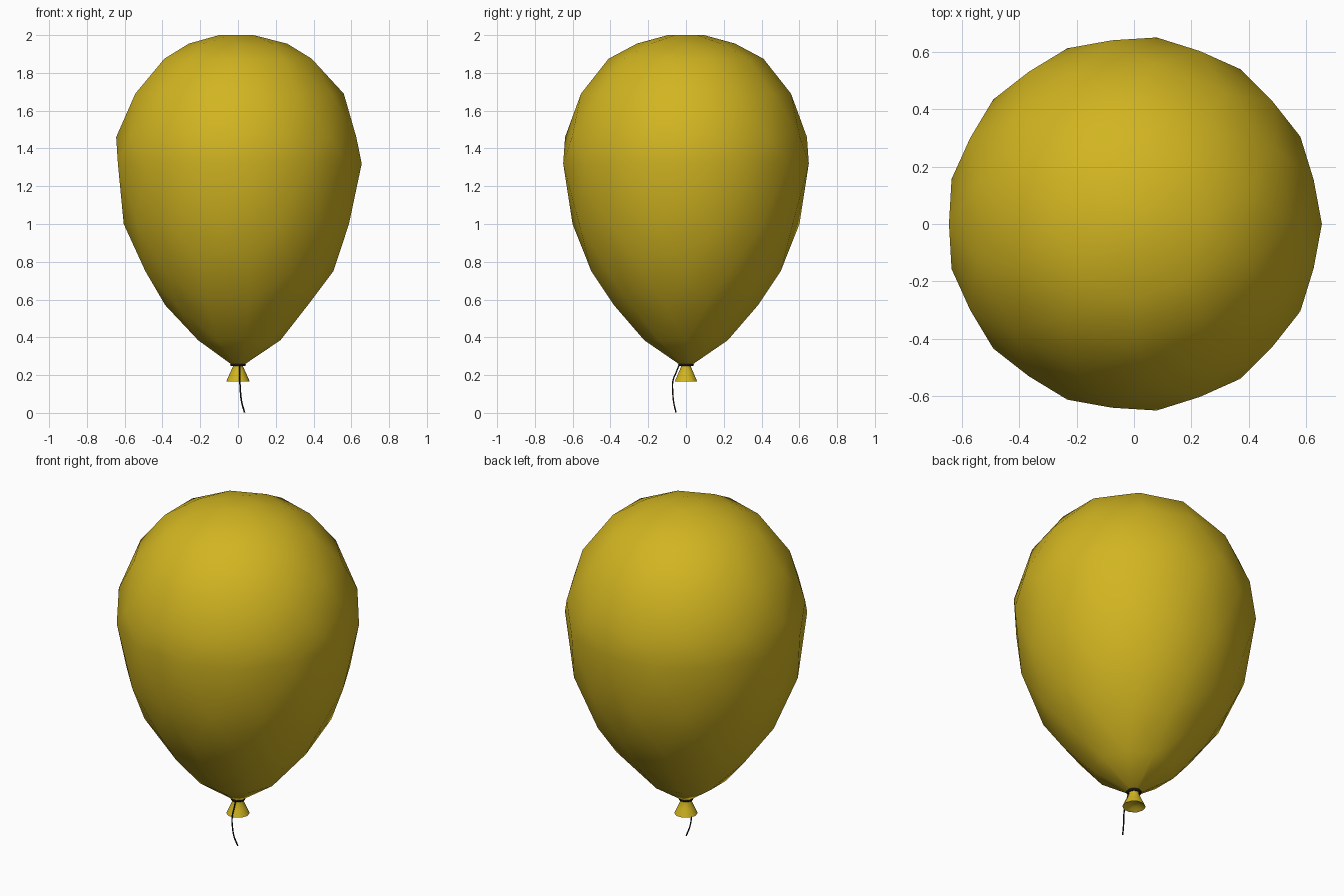
import bpy, bmesh
from math import sin, cos, tau

if "Cube" in bpy.data.objects:
    bpy.data.objects.remove(bpy.data.objects["Cube"])


def material(name, color):
    m = bpy.data.materials.new(name)
    m.diffuse_color = (*color, 1)
    m.use_nodes = True
    m.node_tree.nodes["Principled BSDF"].inputs["Base Color"].default_value = m.diffuse_color
    return m


yellow = material("yellow_rubber", (0.64, 0.46, 0.015))
black = material("black_string", (0.01, 0.01, 0.01))


def add_object(name, bm, mat):
    bmesh.ops.recalc_face_normals(bm, faces=bm.faces)
    for f in bm.faces:
        f.smooth = True
    mesh = bpy.data.meshes.new(name)
    bm.to_mesh(mesh)
    bm.free()
    mesh.materials.append(mat)
    obj = bpy.data.objects.new(name, mesh)
    bpy.context.collection.objects.link(obj)
    return obj


def ring(bm, z, r, n, start=0.0):
    return [bm.verts.new((r * cos(start + tau * i / n), r * sin(start + tau * i / n), z))
            for i in range(n)]


# Balloon body: staggered rings wrapped in a faceted skin (z, radius, sides)
rings = [(0.255, 0.035, 8), (0.385, 0.225, 9), (0.57, 0.385, 11), (0.75, 0.505, 13),
         (1.0, 0.605, 13), (1.32, 0.655, 13), (1.46, 0.645, 13), (1.69, 0.56, 13),
         (1.875, 0.41, 10), (1.955, 0.26, 8), (2.0, 0.10, 5)]
bm = bmesh.new()
for k, (z, r, n) in enumerate(rings):
    ring(bm, z, r, n, (k % 2 == 0) * tau / n / 2)
bmesh.ops.convex_hull(bm, input=bm.verts)
add_object("balloon_body", bm, yellow)

# Flared rubber neck with a hollowed underside
bm = bmesh.new()
loops = [ring(bm, z, r, 10) for z, r in
         [(0.27, 0.03), (0.245, 0.027), (0.205, 0.045), (0.165, 0.063), (0.172, 0.05), (0.185, 0.03)]]
for a, b in zip(loops, loops[1:]):
    for i in range(10):
        j = (i + 1) % 10
        bm.faces.new((a[i], a[j], b[j], b[i]))
bm.faces.new(loops[0])
bm.faces.new(loops[-1])
neck = add_object("balloon_neck", bm, yellow)
neck.select_set(True)
bpy.context.view_layer.objects.active = neck
bpy.ops.object.shade_smooth_by_angle(angle=0.9)

# String wound around the neck
bpy.ops.mesh.primitive_torus_add(major_segments=16, minor_segments=6, major_radius=0.034,
                                 minor_radius=0.008, location=(0, 0, 0.254))
knot = bpy.context.object
knot.name = "string_knot"
knot.data.materials.append(black)
bpy.ops.object.shade_smooth()

# Hanging string
curve = bpy.data.curves.new("hanging_string", 'CURVE')
curve.dimensions = '3D'
curve.bevel_depth = 0.004
curve.bevel_resolution = 1
curve.resolution_u = 4
curve.use_fill_caps = True
path = [(0.01, -0.036, 0.255), (0.01, -0.052, 0.215), (0.01, -0.069, 0.17),
        (0.013, -0.07, 0.11), (0.02, -0.065, 0.055), (0.035, -0.053, 0.002)]
s = curve.splines.new('BEZIER')
s.bezier_points.add(len(path) - 1)
for p, co in zip(s.bezier_points, path):
    p.co = co
    p.handle_left_type = p.handle_right_type = 'AUTO'
string = bpy.data.objects.new("hanging_string", curve)
bpy.context.collection.objects.link(string)
curve.materials.append(black)
